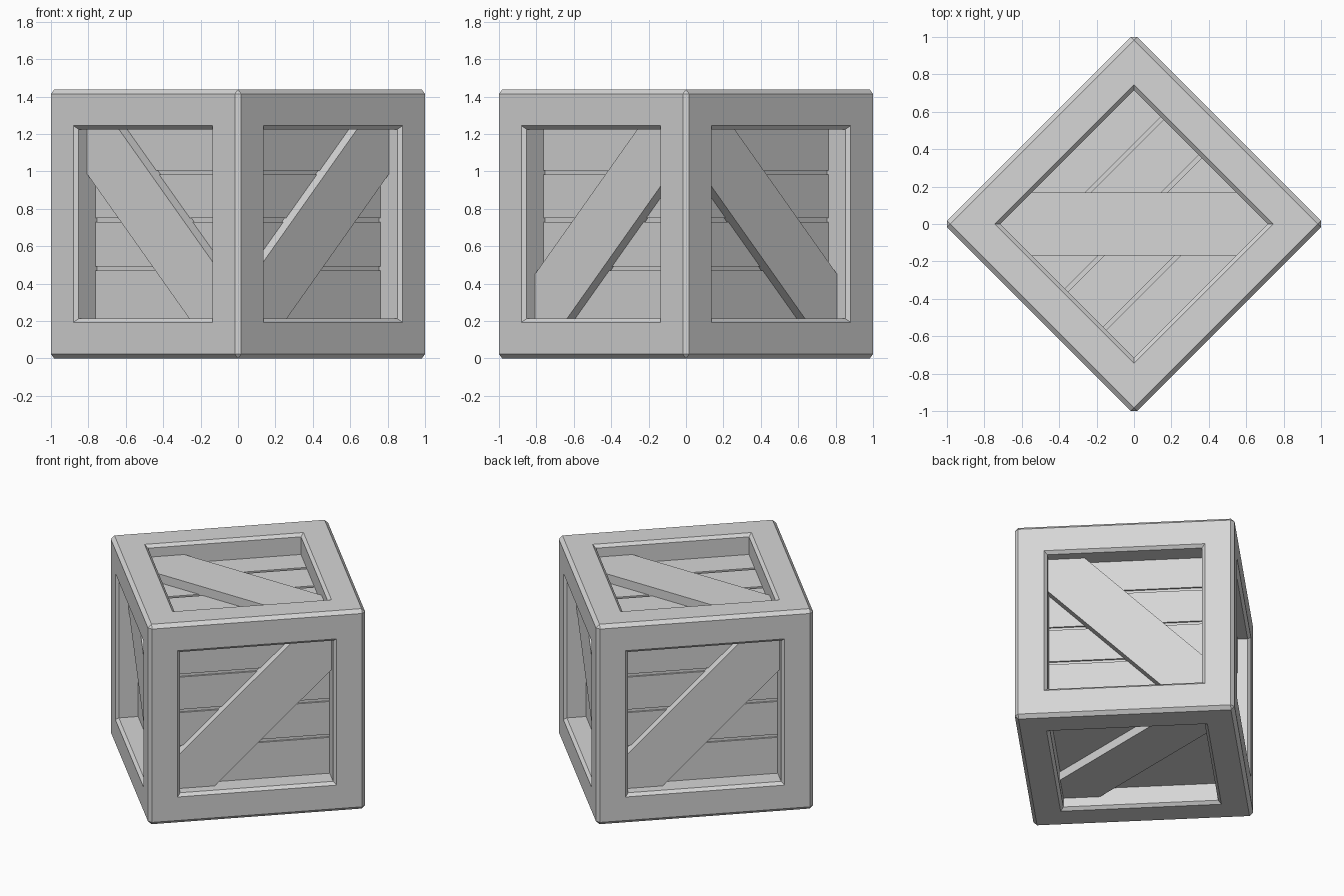
import bpy, bmesh, math
from mathutils import Matrix, Vector

if "Cube" in bpy.data.objects:
    bpy.data.objects.remove(bpy.data.objects["Cube"])

HALF = 0.719      # half the crate side
CHAMFER = 0.024   # outer edge chamfer
LIP = 0.02        # sloped lip around each opening
OPEN = 0.506      # half width of the panel opening
PLANK, BRACE = 0.572, 0.634   # distance of plank and brace faces from centre
GROOVE = 0.012    # depth of the gaps between planks

grey = bpy.data.materials.new("crate_grey")
grey.use_nodes = True
colour = (0.67, 0.67, 0.67, 1)
grey.diffuse_color = colour
grey.node_tree.nodes["Principled BSDF"].inputs["Base Color"].default_value = colour


def finish(name, bm):
    bmesh.ops.recalc_face_normals(bm, faces=bm.faces)
    mesh = bpy.data.meshes.new(name)
    bm.to_mesh(mesh)
    bm.free()
    mesh.materials.append(grey)
    obj = bpy.data.objects.new(name, mesh)
    bpy.context.collection.objects.link(obj)
    return obj


def side_matrix(n, u):
    """Local x along the side, local y across it, local z outward."""
    n, u = Vector(n).normalized(), Vector(u).normalized()
    m = Matrix((u, n.cross(u), n)).transposed().to_4x4()
    return Matrix.Translation((0, 0, HALF)) @ m


def prism(bm, outline, low, high):
    face = bm.faces.new([bm.verts.new((x, y, low)) for x, y in outline])
    top = bmesh.ops.extrude_face_region(bm, geom=[face])["geom"]
    bmesh.ops.translate(bm, vec=(0, 0, high - low),
                        verts=[v for v in top if isinstance(v, bmesh.types.BMVert)])


# Chamfered crate body with a recessed pocket on every side
bm = bmesh.new()
bmesh.ops.create_cube(bm, size=2 * HALF)
bmesh.ops.bevel(bm, geom=bm.edges[:], offset=CHAMFER, segments=1, affect='EDGES')
rim = HALF - CHAMFER - OPEN - LIP
for face in [f for f in bm.faces if f.calc_area() > 1]:
    floor = PLANK if face.normal.z < -0.9 else PLANK - GROOVE
    inward = face.normal * (floor - HALF + LIP)
    for thickness, depth in ((rim, 0), (LIP, -LIP)):
        bmesh.ops.inset_individual(bm, faces=[face], thickness=thickness, depth=depth,
                                   use_even_offset=True)
    new = bmesh.ops.extrude_discrete_faces(bm, faces=[face])["faces"]
    bmesh.ops.translate(bm, verts=new[0].verts[:], vec=inward)
body = finish("crate_frame", bm)
body.matrix_world = Matrix.Translation((0, 0, HALF)) @ Matrix.Rotation(math.pi / 4, 4, 'Z')

# name, outward direction, plank direction, brace slope, plank gaps
wall_gaps, lid_gaps = (-0.237, 0.021, 0.276), (-0.285, 0.005, 0.293)
sides = [
    ("front_left", (1, -1, 0), (1, 1, 0), 1, wall_gaps),
    ("back_left", (1, 1, 0), (-1, 1, 0), -1, wall_gaps),
    ("back_right", (-1, 1, 0), (-1, -1, 0), 1, wall_gaps),
    ("front_right", (-1, -1, 0), (1, -1, 0), -1, wall_gaps),
    ("top", (0, 0, 1), (1, 1, 0), -1, lid_gaps),
    ("bottom", (0, 0, -1), (1, 1, 0), -1, ()),
]

for name, normal, along, slope, gaps in sides:
    place = side_matrix(normal, along)

    # Planks separated by narrow grooves
    if gaps:
        bm = bmesh.new()
        lows = [-OPEN] + [g + 0.011 for g in gaps]
        highs = [g - 0.011 for g in gaps] + [OPEN]
        for a, b in zip(lows, highs):
            prism(bm, [(-OPEN, a), (OPEN, a), (OPEN, b), (-OPEN, b)], PLANK - 0.03, PLANK)
        finish(name + "_planks", bm).matrix_world = place

    # Diagonal brace trimmed to the corners of the opening
    bm = bmesh.new()
    c = OPEN - 0.24
    outline = [(-OPEN, -OPEN), (-c, -OPEN), (OPEN, c), (OPEN, OPEN), (c, OPEN), (-OPEN, -c)]
    prism(bm, [(x, y * slope) for x, y in outline], PLANK - 0.03, BRACE)
    finish(name + "_brace", bm).matrix_world = place
